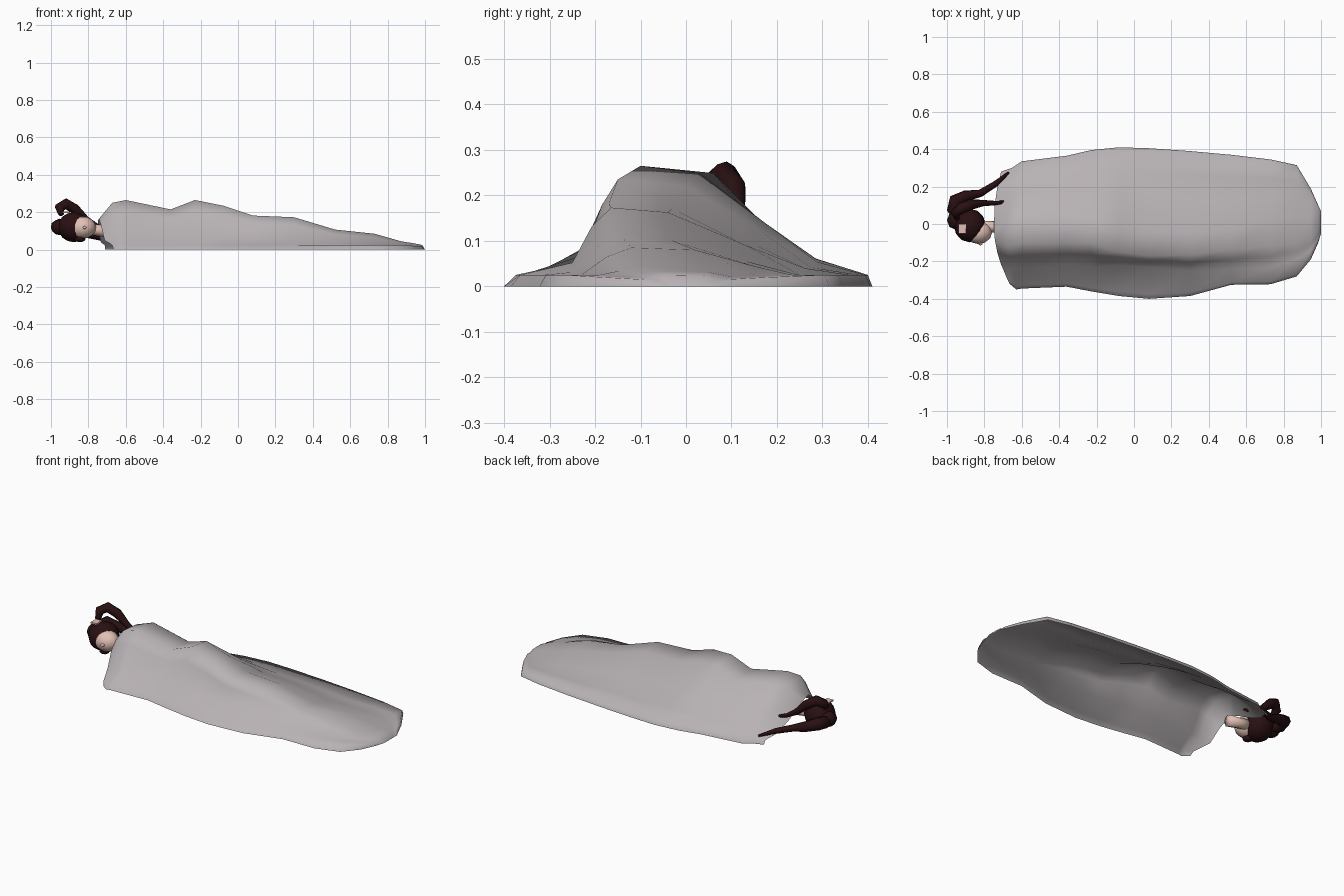
import bpy, bmesh, math
from mathutils import Vector


def material(name, rgb):
    m = bpy.data.materials.new(name)
    m.diffuse_color = (*rgb, 1)
    return m


CLOTH = material("grey_cloth", (0.48, 0.445, 0.46))
SKIN = material("skin", (0.76, 0.53, 0.46))
HAIR = material("dark_brown_hair", (0.022, 0.005, 0.006))


def finish(name, bm, mat, smooth=True):
    me = bpy.data.meshes.new(name)
    bm.to_mesh(me)
    bm.free()
    for p in me.polygons:
        p.use_smooth = smooth
    me.materials.append(mat)
    ob = bpy.data.objects.new(name, me)
    bpy.context.collection.objects.link(ob)
    return ob


def ellipsoid(name, c, r, mat, seg=12, rings=8):
    bm = bmesh.new()
    bmesh.ops.create_uvsphere(bm, u_segments=seg, v_segments=rings, radius=1)
    for v in bm.verts:
        v.co = Vector(c) + Vector((v.co.x * r[0], v.co.y * r[1], v.co.z * r[2]))
    return finish(name, bm, mat)


def tube(name, path, mat, seg=8):
    """Tapered tube through (x, y, z, radius) points."""
    bm = bmesh.new()
    pts = [Vector(p[:3]) for p in path]
    rings = []
    side = None
    for i, p in enumerate(pts):
        d = (pts[min(i + 1, len(pts) - 1)] - pts[max(i - 1, 0)]).normalized()
        ref = side if side else Vector((0, 1, 0))
        side = (ref - d * ref.dot(d)).normalized()
        up = d.cross(side)
        rings.append([bm.verts.new(p + path[i][3] * (
            side * math.cos(2 * math.pi * k / seg) + up * math.sin(2 * math.pi * k / seg)))
            for k in range(seg)])
    for a, b in zip(rings, rings[1:]):
        for k in range(seg):
            n = (k + 1) % seg
            bm.faces.new((a[k], a[n], b[n], b[k]))
    bm.faces.new(rings[0][::-1])
    bm.faces.new(rings[-1])
    return finish(name, bm, mat)


# Blanket: open sheet lofted along x
# x, front edge, back edge, front crease, ridge front, ridge back, height
stations = [
    (-0.75, -0.32, 0.28, -0.21, -0.09, -0.03, 0.165),
    (-0.68, -0.35, 0.30, -0.23, -0.12, 0.01, 0.25),
    (-0.60, -0.345, 0.335, -0.235, -0.10, 0.06, 0.265),
    (-0.36, -0.335, 0.365, -0.22, -0.10, 0.05, 0.215),
    (-0.23, -0.36, 0.395, -0.23, -0.10, 0.03, 0.265),
    (-0.08, -0.385, 0.41, -0.22, -0.15, 0.00, 0.235),
    (0.08, -0.40, 0.405, -0.23, -0.17, -0.03, 0.182),
    (0.30, -0.385, 0.39, -0.25, -0.165, -0.04, 0.173),
    (0.52, -0.325, 0.37, -0.24, -0.14, -0.03, 0.107),
    (0.73, -0.322, 0.345, -0.23, -0.12, 0.02, 0.085),
    (0.87, -0.28, 0.315, -0.19, -0.10, 0.04, 0.045),
    (0.945, -0.19, 0.19, -0.14, -0.08, 0.05, 0.033),
    (0.985, -0.10, 0.10, -0.07, -0.04, 0.04, 0.025),
    (1.0, -0.05, 0.07, -0.03, -0.01, 0.02, 0.0),
]
bm = bmesh.new()
rows = []
for i, (x, yf, yb, yc, rf, rb, h) in enumerate(stations):
    s = min(0.025, 0.6 * h)
    prof = [(yf, 0), (yf + 0.15 * (yc - yf), s), (yc, max(s, 0.3 * h)),
            (yc + 0.5 * (rf - yc), max(s, 0.76 * h)), (rf, h), (rb, 0.94 * h),
            (rb + 0.4 * (yb - rb), max(s, 0.52 * h)),
            (rb + 0.7 * (yb - rb), max(s, 0.23 * h)), (yb - 0.01, s), (yb, 0)]
    bow = {0: 1.0, 1: 0.6}.get(i, 0)  # head-end hem curves away at the corners
    row = []
    for y, z in prof:
        dx = bow * (0.085 * min(1, (y / 0.32) ** 2) if y < 0 else 0.04 * (y / 0.28) ** 2)
        row.append(bm.verts.new((x + dx, y, min(z, h))))
    rows.append(row)
for a, b in zip(rows, rows[1:]):
    for j in range(len(a) - 1):
        bm.faces.new((a[j], b[j], b[j + 1], a[j + 1]))
finish("blanket", bm, CLOTH)

# Head lying on its side, facing the front
ellipsoid("hair_cap", (-0.878, -0.008, 0.12), (0.085, 0.09, 0.08), HAIR)
ellipsoid("face", (-0.832, -0.045, 0.118), (0.073, 0.062, 0.06), SKIN)
ellipsoid("nose", (-0.82, -0.105, 0.118), (0.012, 0.01, 0.008), SKIN, 6, 4)
tube("neck", [(-0.82, -0.015, 0.115, 0.034), (-0.76, -0.015, 0.105, 0.03),
              (-0.68, -0.02, 0.095, 0.034)], SKIN)
ellipsoid("lower_lock", (-0.845, -0.05, 0.058), (0.03, 0.03, 0.018), HAIR, 8, 6)

# Ear facing upward
bm = bmesh.new()
bmesh.ops.create_cube(bm, size=1)
for v in bm.verts:
    v.co = Vector((-0.918 + v.co.x * 0.038, -0.025 + v.co.y * 0.05,
                   0.199 + v.co.z * 0.009))
finish("ear", bm, SKIN, False)

# Two ponytails: one arching up, one resting low behind the head
tube("upper_ponytail", [
    (-0.945, 0.03, 0.19, 0.016), (-0.955, 0.06, 0.225, 0.026), (-0.92, 0.085, 0.245, 0.03),
    (-0.87, 0.105, 0.215, 0.028), (-0.81, 0.112, 0.16, 0.018),
    (-0.74, 0.112, 0.118, 0.012), (-0.675, 0.12, 0.1, 0.006)], HAIR)
tube("lower_ponytail", [
    (-0.94, 0.03, 0.11, 0.022), (-0.968, 0.075, 0.125, 0.034), (-0.955, 0.125, 0.13, 0.036),
    (-0.9, 0.15, 0.11, 0.03), (-0.82, 0.165, 0.085, 0.02),
    (-0.74, 0.215, 0.065, 0.016), (-0.67, 0.275, 0.04, 0.006)], HAIR)
ellipsoid("hair_knot", (-0.955, 0.02, 0.12), (0.045, 0.05, 0.042), HAIR, 8, 6)
